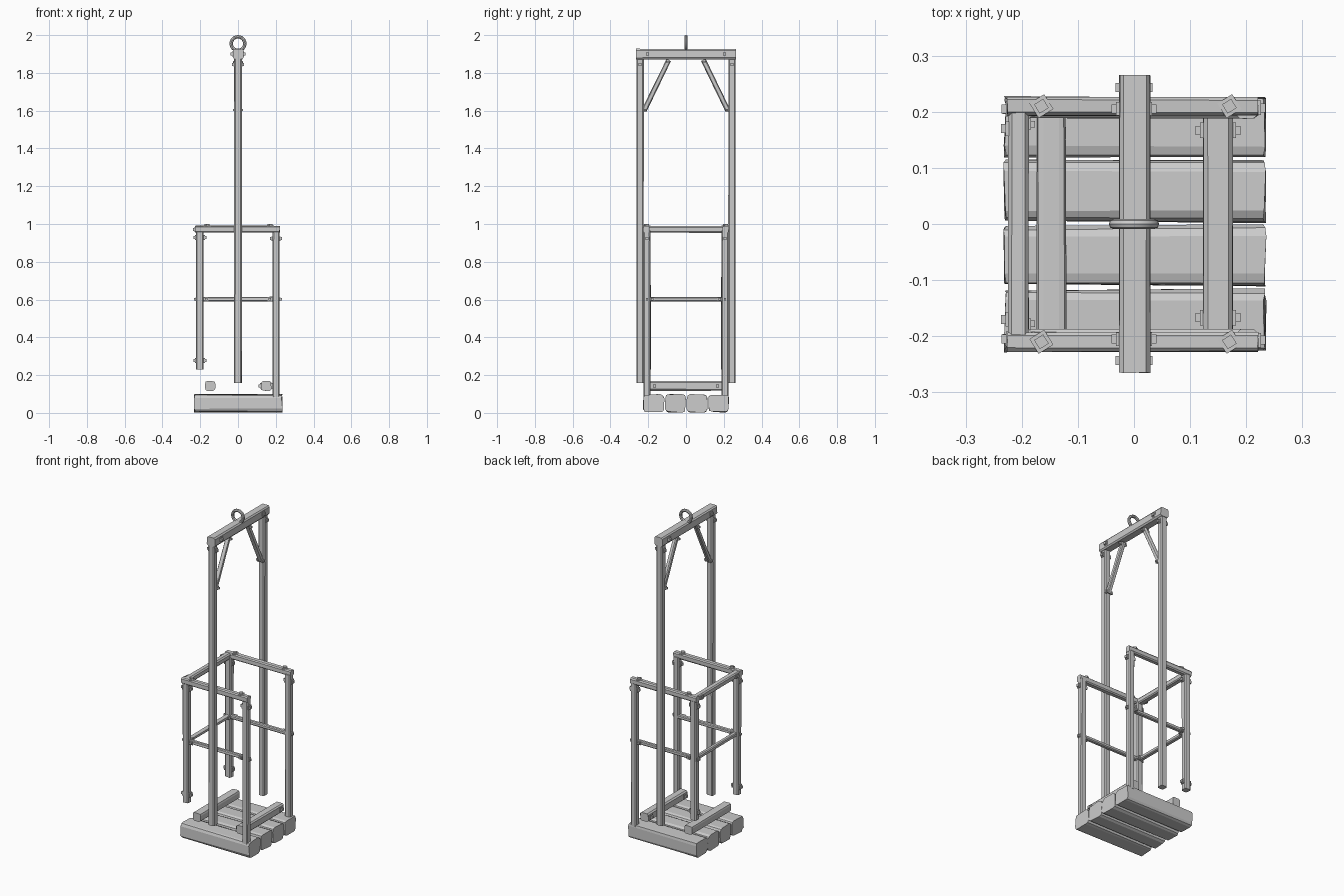
import bpy, bmesh, random
from math import radians
from mathutils import Matrix, Vector

if "Cube" in bpy.data.objects:
    bpy.data.objects.remove(bpy.data.objects["Cube"])

random.seed(4)


def finish(name, bm):
    bmesh.ops.recalc_face_normals(bm, faces=bm.faces)
    me = bpy.data.meshes.new(name)
    bm.to_mesh(me)
    bm.free()
    ob = bpy.data.objects.new(name, me)
    bpy.context.collection.objects.link(ob)
    return ob


def timber(name, x, y, z, chamfer=0.006, segs=1, wobble=0.001, rot=None):
    """Chamfered, slightly uneven beam spanning the given ranges."""
    size = Vector((x[1] - x[0], y[1] - y[0], z[1] - z[0]))
    mid = Vector((x[1] + x[0], y[1] + y[0], z[1] + z[0])) / 2
    bm = bmesh.new()
    bmesh.ops.create_cube(bm, size=1)
    for v in bm.verts:
        v.co = Vector(c * s for c, s in zip(v.co, size))
    # chamfer only the long edges, leaving square-sawn ends
    longest = max(size)
    edges = [e for e in bm.edges if e.calc_length() > longest * 0.99]
    bmesh.ops.bevel(bm, geom=edges, offset=chamfer, segments=segs, profile=0.5, affect='EDGES')
    for v in bm.verts:
        v.co += Vector(random.uniform(-wobble, wobble) for _ in range(3))
    if rot:
        bm.transform(rot)
    bm.transform(Matrix.Translation(mid))
    return finish(name, bm)


def bolt(name, pos, direction, washer=0.026, head=0.016, turn=0):
    """Square washer with a square bolt head, pointing along direction."""
    bm = bmesh.new()
    for w, h in ((washer, 0.006), (head, 0.014)):
        bmesh.ops.create_cube(bm, size=1, matrix=Matrix.Translation((0, 0, h / 2))
                              @ Matrix.Diagonal((w, w, h, 1)))
    q = Vector(direction).to_track_quat('Z', 'Y').to_matrix().to_4x4()
    bm.transform(Matrix.Translation(pos) @ q @ Matrix.Rotation(radians(turn), 4, 'Z'))
    return finish(name, bm)


def span(s, a, b):
    return tuple(sorted((s * a, s * b)))


# floor planks
for y0, y1 in ((-0.226, -0.117), (-0.109, -0.003), (0.004, 0.112), (0.12, 0.226)):
    timber("floor_plank", (-0.23, 0.233), (y0, y1), (0.004, 0.098), 0.018, 2, 0.003)

# floor cross bars
timber("cross_bar_left", (-0.174, -0.121), (-0.19, 0.19), (0.117, 0.168), 0.012, 2)
timber("cross_bar_right", (0.123, 0.176), (-0.19, 0.19), (0.117, 0.168), 0.008)

# top beam
timber("top_beam", (-0.026, 0.029), (-0.265, 0.265), (1.873, 1.927), 0.007)

# lifting ring
bpy.ops.mesh.primitive_torus_add(major_segments=24, minor_segments=8, major_radius=0.036,
                                 minor_radius=0.009, location=(0, 0, 1.955),
                                 rotation=(radians(90), 0, 0))
bpy.context.object.name = "lifting_ring"
bpy.ops.object.shade_smooth_by_angle()

# rail across the closed left side
timber("top_rail_side", (-0.224, -0.188), (-0.205, 0.205), (0.954, 0.988))
timber("middle_rail_side", (-0.215, -0.19), (-0.192, 0.192), (0.59, 0.613), 0.005)

for s in (-1, 1):
    # tall hanger posts
    timber("hanger_post", (-0.02, 0.02), span(s, 0.224, 0.262), (0.158, 1.875))
    # diagonal brace
    p, q = Vector((0, s * 0.222, 1.6)), Vector((0, s * 0.092, 1.868))
    m, h = (p + q) / 2, (q - p).length / 2
    rot = (q - p).to_track_quat('Z', 'X').to_matrix().to_4x4()
    timber("diagonal_brace", (-0.013, 0.013), (m.y - 0.012, m.y + 0.012),
           (m.z - h, m.z + h), 0.005, rot=rot)

    # cage corner posts: short on the left, down to the floor on the right
    timber("short_post", (-0.222, -0.182), span(s, 0.187, 0.224), (0.23, 0.965))
    timber("long_post", (0.183, 0.22), span(s, 0.188, 0.225), (0.085, 0.965))

    # rails along front and back
    timber("top_rail", (-0.226, 0.221), span(s, 0.193, 0.227), (0.955, 0.99))
    timber("middle_rail", (-0.19, 0.19), span(s, 0.188, 0.212), (0.591, 0.614), 0.005)

    # bolts on top of the rails
    for x in (-0.165, 0.17):
        bolt("rail_top_bolt", (x, s * 0.21, 0.987), (0, 0, 1), 0.031, 0.019, 32)

    # bolts on the hanger frame, both faces
    for d in (-1, 1):
        bolt("beam_bolt", (d * 0.026, s * 0.205, 1.9), (d, 0, 0), 0.024)
        bolt("hanger_bolt", (d * 0.019, s * 0.243, 1.845), (d, 0, 0), 0.024)
        bolt("brace_bolt", (d * 0.012, s * 0.217, 1.603), (d, 0, 0), 0.018, 0.011)
        bolt("brace_top_bolt", (d * 0.012, s * 0.097, 1.858), (d, 0, 0), 0.018, 0.011)
        # cage posts, near the top and foot
        bolt("short_post_bolt", (-0.202 + d * 0.02, s * 0.205, 0.928), (d, 0, 0))
        bolt("short_post_foot_bolt", (-0.202 + d * 0.02, s * 0.205, 0.278), (d, 0, 0))
        bolt("long_post_bolt", (0.2015 + d * 0.0185, s * 0.207, 0.922), (d, 0, 0))
        # right cross bar
        bolt("cross_bar_bolt", (0.1495 + d * 0.026, s * 0.167, 0.143), (d, 0, 0), 0.028)

    # rail end bolts
    bolt("side_rail_bolt", (-0.223, s * 0.17, 0.971), (-1, 0, 0))
    bolt("side_middle_bolt", (-0.19, s * 0.178, 0.602), (1, 0, 0), 0.02, 0.012)
    bolt("left_middle_bolt", (-0.22, s * 0.202, 0.602), (-1, 0, 0), 0.02, 0.012)
    for x in (-0.167, 0.168):
        bolt("middle_rail_bolt", (x, s * 0.211, 0.602), (0, s, 0), 0.022, 0.013)
    bolt("right_middle_bolt", (0.219, s * 0.206, 0.602), (1, 0, 0), 0.02, 0.012)
